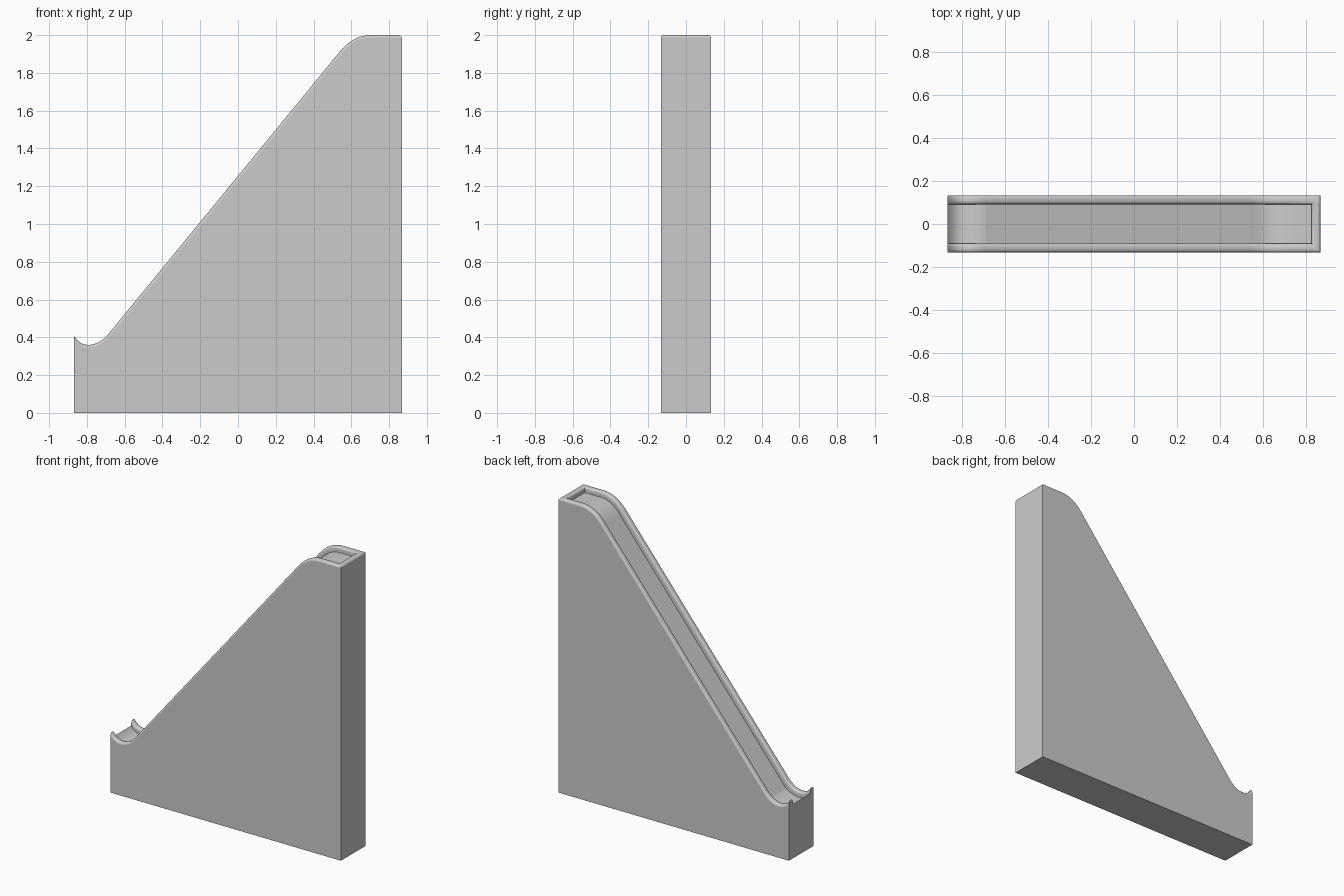
import bpy, bmesh, math
from mathutils import Vector

if "Cube" in bpy.data.objects:
    bpy.data.objects.remove(bpy.data.objects["Cube"])

HALF_LEN, HALF_W, WALL, DEPTH, ROUND = 0.867, 0.133, 0.042, 0.036, 0.015


def curve(a, b, c, n=10):
    """Quadratic curve from a to c, steered by b."""
    a, b, c = Vector(a), Vector(b), Vector(c)
    return [a * (1 - t) ** 2 + b * 2 * t * (1 - t) + c * t * t
            for t in (i / n for i in range(n + 1))]


# Side profile of the slide: valley lip, straight slope, rounded crest
profile = (curve((-HALF_LEN, 0.405), (-0.835, 0.36), (-0.793, 0.36), 6)[:-1]
           + curve((-0.793, 0.36), (-0.733, 0.36), (-0.685, 0.419))
           + curve((0.54, 1.914), (0.611, 2.0), (0.705, 2.0))
           + [Vector((HALF_LEN - WALL, 2.0)), Vector((HALF_LEN, 2.0))])
last = len(profile) - 1

bm = bmesh.new()
rows = (-HALF_W, -HALF_W + WALL, HALF_W - WALL, HALF_W)
top = [[bm.verts.new((p.x, y, p.y)) for y in rows] for p in profile]

# Sunken channel floor, keeping constant depth along the slope
floor = []
for i, p in enumerate(profile[:last]):
    d = profile[i + 1] - profile[max(i - 1, 0)]
    drop = DEPTH * math.hypot(1, max(d.y / d.x, 0))
    floor.append([bm.verts.new((p.x, y, p.y - drop)) for y in rows[1:3]])

base = [[bm.verts.new((x, y, 0)) for y in (-HALF_W, HALF_W)]
        for x in (-HALF_LEN, HALF_LEN)]
face = bm.faces.new

# Rims, channel walls and floor
for i in range(last):
    a, b = top[i], top[i + 1]
    face((a[0], b[0], b[1], a[1]))
    face((a[2], b[2], b[3], a[3]))
    if i < last - 1:
        f, g = floor[i], floor[i + 1]
        face((f[0], g[0], g[1], f[1]))
        face((a[1], b[1], g[0], f[0]))
        face((f[1], g[1], b[2], a[2]))
e = top[last - 1]
face((e[1], top[last][1], top[last][2], e[2]))
face((e[1], e[2], floor[-1][1], floor[-1][0]))

# Two sides, both ends and underside
for s, r in ((0, 0), (1, 3)):
    face([base[0][s], base[1][s]] + [t[r] for t in reversed(top)])
face([base[1][0], base[1][1]] + list(reversed(top[last])))
face([base[0][1], base[0][0], top[0][0], top[0][1],
      floor[0][0], floor[0][1], top[0][2], top[0][3]])
face((base[0][0], base[0][1], base[1][1], base[1][0]))
bmesh.ops.recalc_face_normals(bm, faces=bm.faces[:])

# Round over all the rim edges
edges = []
for i in range(last):
    for r in range(4):
        if i < last - 1 or r in (0, 3):
            edges.append(bm.edges.get((top[i][r], top[i + 1][r])))
edges += [bm.edges.get((top[last][r], top[last][r + 1])) for r in range(3)]
edges.append(bm.edges.get((e[1], e[2])))
bmesh.ops.bevel(bm, geom=edges, offset=ROUND, segments=3, profile=0.5,
                affect='EDGES', clamp_overlap=False)

mesh = bpy.data.meshes.new("slide_ramp")
bm.to_mesh(mesh)
bm.free()
ramp = bpy.data.objects.new("slide_ramp", mesh)
bpy.context.collection.objects.link(ramp)
bpy.context.view_layer.objects.active = ramp
ramp.select_set(True)
bpy.ops.object.shade_smooth_by_angle(angle=math.radians(35))
weighted = ramp.modifiers.new("clean_shading", 'WEIGHTED_NORMAL')
weighted.keep_sharp = True
